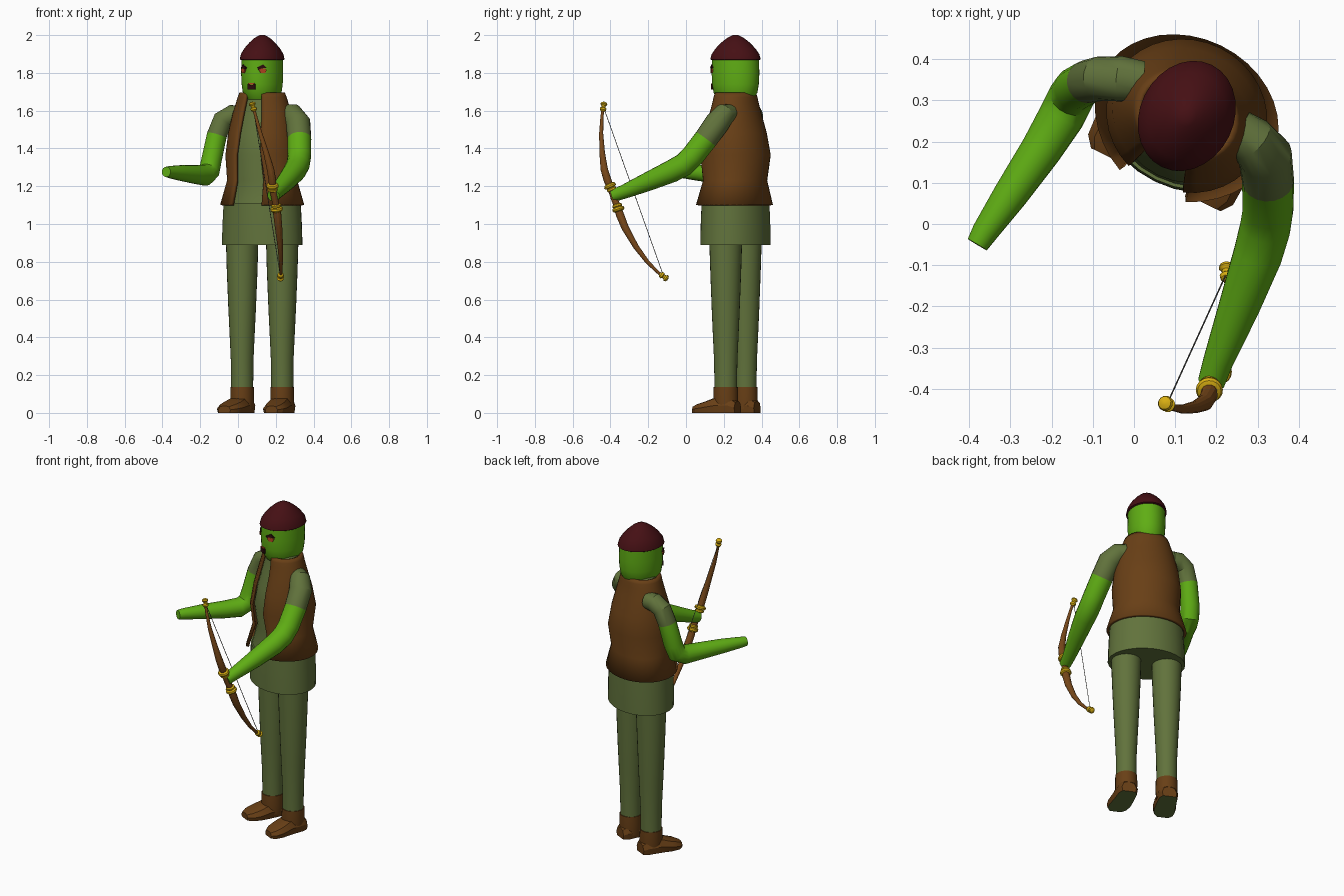
import bpy, bmesh, math
from mathutils import Vector, Matrix

if "Cube" in bpy.data.objects:
    bpy.data.objects.remove(bpy.data.objects["Cube"])

# The body is built facing -y at the origin, then turned and moved to its place
BODY = Matrix.Translation((0.128, 0.262, 0)) @ Matrix.Rotation(math.radians(-26), 4, 'Z')
IDENT = Matrix.Identity(4)


def mat(name, r, g, b):
    m = bpy.data.materials.new(name)
    m.diffuse_color = (r, g, b, 1)
    m.use_nodes = True
    m.node_tree.nodes["Principled BSDF"].inputs["Base Color"].default_value = m.diffuse_color
    return m


SKIN = mat("green skin", 0.115, 0.42, 0.007)
OLIVE = mat("olive cloth", 0.12, 0.17, 0.045)
LEATHER = mat("brown leather", 0.14, 0.05, 0.008)
CAP = mat("dark red cap", 0.06, 0.005, 0.007)
WOOD = mat("bow wood", 0.19, 0.065, 0.01)
GOLD = mat("gold", 0.68, 0.42, 0.006)
STRING = mat("string grey", 0.12, 0.12, 0.11)
RED = mat("eye red", 0.45, 0.06, 0.015)
DARK = mat("dark line", 0.025, 0.004, 0.004)


def finish(name, bm, mats, place=IDENT, recalc=True):
    if recalc:
        bmesh.ops.recalc_face_normals(bm, faces=bm.faces)
    me = bpy.data.meshes.new(name)
    for f in bm.faces:
        f.smooth = True
    bm.to_mesh(me)
    bm.free()
    me.set_sharp_from_angle(angle=math.radians(28))
    for m in mats:
        me.materials.append(m)
    ob = bpy.data.objects.new(name, me)
    ob.matrix_world = place
    bpy.context.collection.objects.link(ob)
    return ob


def skin_rings(rings, closed=True, caps=True, band=None):
    """Join rings of points with quads; band gives a material index per ring gap."""
    bm = bmesh.new()
    vs = [[bm.verts.new(p) for p in ring] for ring in rings]
    n = len(rings[0])
    for i in range(len(vs) - 1):
        for j in range(n if closed else n - 1):
            k = (j + 1) % n
            f = bm.faces.new((vs[i][j], vs[i][k], vs[i + 1][k], vs[i + 1][j]))
            f.material_index = band[i] if band else 0
    if caps:
        bm.faces.new(vs[0][::-1])
        f = bm.faces.new(vs[-1])
        f.material_index = band[-1] if band else 0
    return bm


def loft(name, profile, m, cx=0, cy=0, n=28):
    """Stack of ellipses: (z, half width, half depth)."""
    rings = [[(cx + a * math.cos(2 * math.pi * j / n), cy + b * math.sin(2 * math.pi * j / n), z)
              for j in range(n)] for z, a, b in profile]
    return finish(name, skin_rings(rings), [m], BODY)


def tube(name, pts, mats, n=18, band=None):
    """Round tube along points (x, y, z, radius)."""
    ps = [Vector(p[:3]) for p in pts]
    u, rings = None, []
    for i, p in enumerate(ps):
        t = (ps[min(i + 1, len(ps) - 1)] - ps[max(i - 1, 0)]).normalized()
        u = t.orthogonal() if u is None else u - t * u.dot(t)
        u.normalize()
        v = t.cross(u)
        rings.append([p + pts[i][3] * (u * math.cos(2 * math.pi * j / n) + v * math.sin(2 * math.pi * j / n))
                      for j in range(n)])
    return finish(name, skin_rings(rings, band=band), mats)


# Head and cap
loft("head", [(1.66, .08, .098), (1.695, .098, .12), (1.74, .104, .128), (1.80, .107, .131), (1.88, .105, .128)], SKIN)
loft("cap", [(1.868, .108, .13), (1.872, .114, .138), (1.90, .108, .13), (1.93, .091, .108),
             (1.96, .066, .078), (1.983, .042, .048), (1.995, .023, .026), (2.0, .012, .013)], CAP)


# Face details as thin plates lying on the head surface
def plate(name, x, z, outline, m, lift):
    a, b = .107, .131
    y = -b * math.sqrt(1 - (x / a) ** 2)
    nrm = Vector((x / a**2, y / b**2, 0)).normalized()
    side = Vector((-nrm.y, nrm.x, 0))
    c = Vector((x, y, z))
    rings = [[c + side * px + Vector((0, 0, pz)) + nrm * d for px, pz in outline] for d in (lift - .009, lift)]
    finish(name, skin_rings(rings), [m], BODY)


for s, tag in ((-1, "left"), (1, "right")):
    plate(tag + "_eye_socket", s * .054, 1.822,
          [(-s * .027, .006), (-s * .012, -.012), (s * .004, .003), (s * .027, .003), (s * .006, .023)], DARK, .004)
    plate(tag + "_eye", s * .056, 1.816,
          [(-.02, 0), (-.01, -.016), (.014, -.016), (.022, 0), (.01, .008), (-.01, .008)], RED, .005)
plate("mouth", 0, 1.728, [(-.022, -.016), (.022, -.016), (.022, .014), (.008, .008), (-.008, .008), (-.022, .014)], DARK, .003)
plate("lip", 0, 1.743, [(-.014, -.004), (.014, -.004), (.018, .003), (-.018, .003)], RED, .002)

# Shirt, tunic skirt and open vest
VEST = [(1.10, .222, .182, .085, .10), (1.23, .183, .154, .078, .04), (1.365, .19, .176, .07, 0),
        (1.48, .177, .153, .062, 0), (1.58, .155, .124, .054, 0), (1.645, .134, .108, .046, 0),
        (1.67, .126, .104, .043, 0), (1.693, .116, .097, .04, 0)]
loft("shirt", [(z, a - .016, b - .016) for z, a, b, w, f in VEST] + [(1.705, .085, .085)], OLIVE)
loft("tunic_skirt", [(.89, .222, .177), (1.0, .218, .176), (1.11, .212, .172)], OLIVE)

rings = []
for z, a, b, w, flare in VEST:
    start = math.asin(w / a)
    ring = []
    for j in range(33):
        t = start + (2 * math.pi - 2 * start) * j / 32
        k = 1 + flare * max(0, math.cos(t)) ** 2
        ring.append((a * math.sin(t), -b * k * math.cos(t), z))
    rings.append(ring)
vest = finish("vest", skin_rings(rings, closed=False, caps=False), [LEATHER], BODY)
mod = vest.modifiers.new("thickness", 'SOLIDIFY')
mod.thickness, mod.offset = .016, 0

# Legs and boots
for s, tag in ((-1, "left"), (1, "right")):
    x = s * .118
    loft(tag + "_leg", [(.12, .058, .060), (.27, .059, .062), (.42, .066, .069), (.56, .073, .075),
                        (.75, .081, .082), (.93, .086, .088)], OLIVE, x)
    loft(tag + "_boot_shaft", [(.02, .059, .063), (.07, .063, .067), (.138, .062, .065)], LEATHER, x, n=20)
    # foot: cross-sections from heel to toe (y, half width, height)
    secs = []
    for y, w, h in ((.07, .042, .06), (.04, .058, .085), (-.04, .063, .085), (-.10, .068, .062),
                    (-.145, .060, .048), (-.172, .036, .036)):
        cx = x + s * max(0, -y) * .12
        secs.append([(cx + w * px, y, h * pz) for px, pz in
                     ((-.9, 0), (.9, 0), (1, .45), (.72, .9), (.3, 1), (-.3, 1), (-.72, .9), (-1, .45))])
    bm = skin_rings(secs)
    bm.normal_update()
    bmesh.ops.recalc_face_normals(bm, faces=bm.faces)
    for f in bm.faces:
        f.material_index = 1 if f.normal.z < -.9 else 0
    finish(tag + "_foot", bm, [LEATHER, OLIVE], BODY)

# Arms: sleeve bands first, then bare skin
tube("bow_arm", [(.25, .23, 1.585, .050), (.285, .205, 1.582, .058), (.318, .165, 1.535, .066), (.325, .105, 1.45, .063),
                 (.325, .035, 1.36, .062), (.318, -.01, 1.315, .062), (.30, -.075, 1.28, .060),
                 (.255, -.20, 1.225, .050), (.205, -.33, 1.17, .037), (.187, -.385, 1.15, .033)],
     [OLIVE, SKIN], band=[0, 0, 0, 1, 1, 1, 1, 1, 1])
tube("free_arm", [(.02, .345, 1.575, .050), (-.03, .352, 1.577, .055), (-.08, .353, 1.55, .054), (-.112, .345, 1.47, .053),
                  (-.14, .328, 1.34, .054), (-.152, .308, 1.28, .056), (-.175, .262, 1.258, .056),
                  (-.225, .18, 1.262, .050), (-.30, .07, 1.27, .042), (-.362, -.02, 1.275, .032), (-.38, -.05, 1.276, .027)],
     [OLIVE, SKIN], band=[0, 0, 0, 1, 1, 1, 1, 1, 1, 1])

# Bow: limbs, grip, collars, tips and string
UP = [(.183, -.397, 1.19, .018), (.182, -.415, 1.23, .021), (.172, -.433, 1.29, .020), (.148, -.444, 1.38, .015),
      (.118, -.449, 1.48, .011), (.094, -.445, 1.57, .008), (.08, -.437, 1.62, .008)]
LOW = [(.203, -.362, 1.09, .018), (.208, -.350, 1.05, .022), (.215, -.322, .98, .020), (.224, -.265, .88, .015),
       (.227, -.205, .80, .011), (.227, -.15, .745, .008), (.225, -.118, .722, .008)]
tube("bow_grip", [UP[0], (.193, -.382, 1.14, .018), LOW[0]], [WOOD], 12)
for limb, tag in ((UP, "upper"), (LOW, "lower")):
    tube(tag + "_bow_limb", limb, [WOOD], 12)
    # gold collar: stacked beads along the limb start
    p, q = Vector(limb[0][:3]), Vector(limb[1][:3])
    d = (q - p).normalized()
    tube(tag + "_bow_collar", [(*(p + d * t), r) for t, r in
         ((-.016, .020), (-.012, .026), (-.003, .026), (.001, .022), (.005, .031), (.014, .033), (.022, .029), (.026, .02))],
         [GOLD], 16)
    # gold tip
    p, q = Vector(limb[-2][:3]), Vector(limb[-1][:3])
    d = (q - p).normalized()
    tube(tag + "_bow_tip", [(*(q + d * t), r) for t, r in
         ((-.026, .008), (-.018, .016), (-.008, .018), (-.002, .011), (.006, .012), (.014, .019), (.022, .016), (.027, .006))],
         [GOLD], 12)
tube("bow_string", [(*UP[-1][:3], .0018), (*LOW[-1][:3], .0018)], [STRING], 6)
